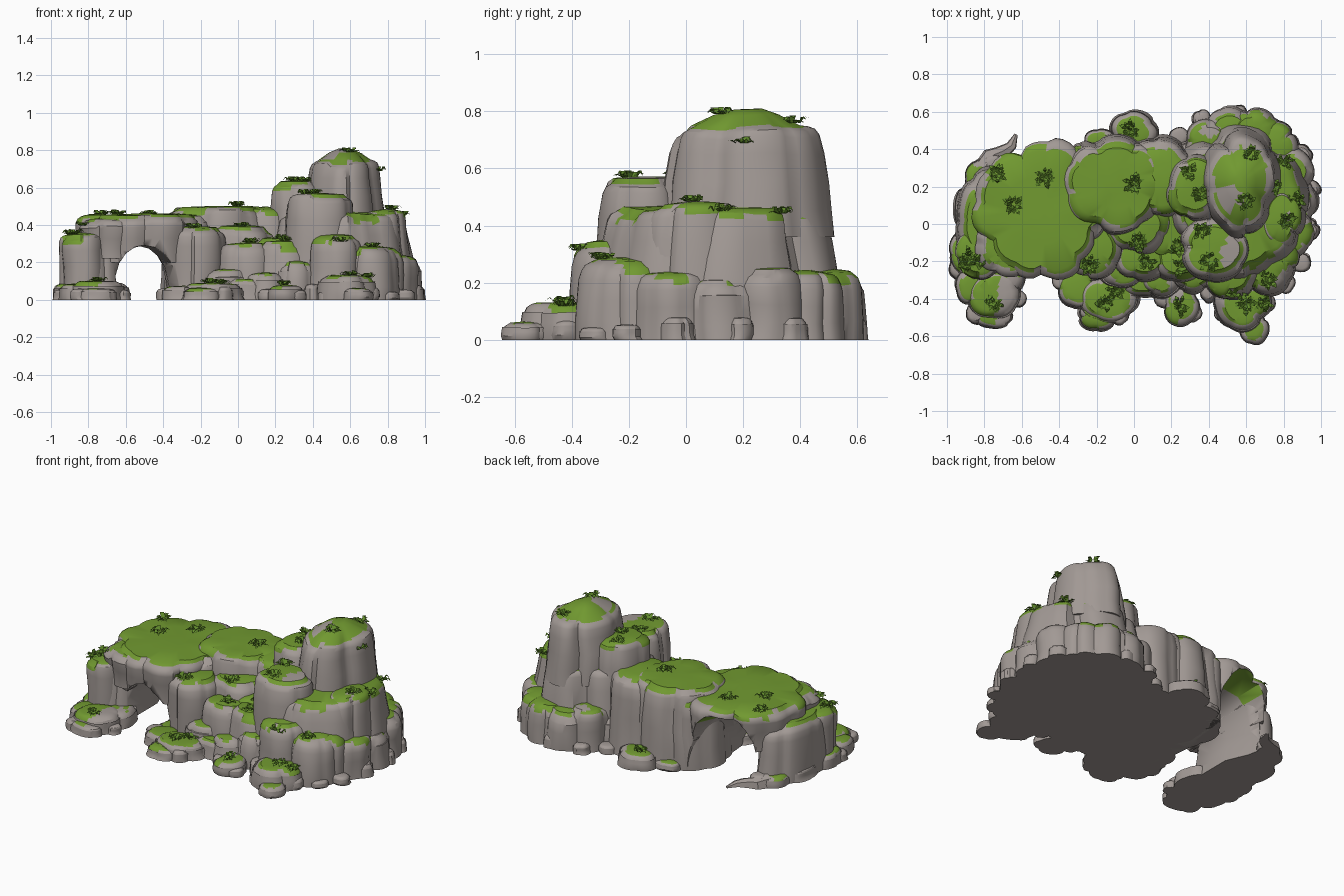
import bpy, bmesh, math, random
from mathutils import Vector, noise

if "Cube" in bpy.data.objects:
    bpy.data.objects.remove(bpy.data.objects["Cube"])

random.seed(7)


def material(name, rgb):
    m = bpy.data.materials.new(name)
    m.diffuse_color = (*rgb, 1)
    m.use_nodes = True
    m.node_tree.nodes["Principled BSDF"].inputs["Base Color"].default_value = m.diffuse_color
    return m


STONE = material("warm grey stone", (0.36, 0.32, 0.30))
GRASS = material("moss green", (0.165, 0.32, 0.03))
LEAF = material("leaf green", (0.12, 0.26, 0.025))


def finish(name, bm, mats, angle=32):
    me = bpy.data.meshes.new(name)
    bmesh.ops.recalc_face_normals(bm, faces=bm.faces)
    bm.to_mesh(me)
    bm.free()
    for m in mats:
        me.materials.append(m)
    ob = bpy.data.objects.new(name, me)
    bpy.context.collection.objects.link(ob)
    if angle:
        bpy.ops.object.select_all(action='DESELECT')
        ob.select_set(True)
        bpy.context.view_layer.objects.active = ob
        bpy.ops.object.shade_smooth_by_angle(angle=math.radians(angle))
    return ob


def rock(name, x, y, rx, ry, z0, z1, flare=1.1, dome=0.008, lobes=None, grass=True, n=56):
    """Columnar boulder: bulging lobes with grooves, rounded rim, mossy cap."""
    lobes = lobes or max(5, round((rx + ry) * 15))
    step = 2 * math.pi / lobes
    cen = [(i + random.uniform(-.28, .28)) * step for i in range(lobes)]
    size = [random.uniform(.94, 1.04) for _ in cen]
    drop = [random.uniform(0, .025) for _ in cen]
    hang = [random.choice((0, 0, 0, 1)) for _ in cen]
    h, r = z1 - z0, min(rx, ry)
    e = min(.035, h * .3)                       # rim rounding
    k = min(e / r, .24)
    rows = [(flare, z0), (1 + (flare - 1) * .78, z0 + h * .25),
            (1 + (flare - 1) * .5, z0 + h * .5), (1 + (flare - 1) * .2, z0 + h * .75),
            (1 - k * .1, z1 - e), (1 - k * .4, z1 - e * .4), (1 - k * .9, z1 - e * .08),
            (1 - k * 1.4, z1), ((1 - k * 1.4) * .6, z1 + dome * .65),
            ((1 - k * 1.4) * .25, z1 + dome)]
    bm = bmesh.new()
    rings, near = [], []
    for i in range(n):
        a = 2 * math.pi * i / n
        near.append(min(range(lobes), key=lambda j: abs(math.remainder(a - cen[j], 2 * math.pi))))
    for j, (s, z) in enumerate(rows):
        ring = []
        for i in range(n):
            a = 2 * math.pi * i / n
            L = near[i]
            d = abs(math.remainder(a - cen[L], 2 * math.pi)) / step
            bulge = .87 + .16 * math.sqrt(max(0, 1 - (d * 1.7) ** 2))
            w = min(1, max(0, (s - .3) / .6)) if j > 6 else 1
            rad = s * (1 + (bulge * size[L] - 1) * w)
            px, py = x + rx * rad * math.cos(a), y + ry * rad * math.sin(a)
            pz = z - (drop[L] * min(1, h * 4) if 3 < j < 7 else 0)
            if j > 0:
                v = noise.noise_vector(Vector((px, py, pz)) * 5) * .016
                px, py = px + v.x, py + v.y
                pz += v.z * (.6 if h > .1 else .3)
            ring.append(bm.verts.new((px, py, pz)))
        rings.append(ring)
    for j in range(len(rows) - 1):
        for i in range(n):
            i2 = (i + 1) % n
            f = bm.faces.new((rings[j][i], rings[j][i2], rings[j + 1][i2], rings[j + 1][i]))
            c = f.calc_center_median()
            ragged = noise.noise(c * 9) > -.1
            start = 7 - hang[near[i]] * 2 - (1 if ragged else 0)
            if grass and j >= max(4, start) and noise.noise(c * 5 + Vector((3, 1, 8))) < .5:
                f.material_index = 1
    bm.faces.new(rings[0][::-1])
    top = bm.faces.new(rings[-1])
    top.material_index = 1 if grass else 0
    return finish(name, bm, (STONE, GRASS))


def cut(ob, cutter):
    m = ob.modifiers.new("tunnel", 'BOOLEAN')
    m.operation, m.solver, m.object = 'DIFFERENCE', 'EXACT', cutter
    bpy.context.view_layer.objects.active = ob
    bpy.ops.object.modifier_apply(modifier=m.name)


# Tunnel cutter: egg-shaped arch section, flaring to the front right and the back
section = [(-.62, -.1), (-.65, .06), (-.655, .13), (-.635, .2), (-.60, .25), (-.56, .282),
           (-.52, .292), (-.47, .28), (-.42, .24), (-.38, .18), (-.36, .1), (-.35, .04), (-.35, -.1)]
bm = bmesh.new()
loops = []
for yy, kx, kz, left in ((-.7, 1.6, 1.05, 0), (-.25, 1.15, 1, 0), (-.08, .95, .98, 0), (.08, .9, 1.04, 0),
                         (.22, 1.0, 1.3, -.06), (.42, 1.15, 1.42, -.1), (.7, 1.25, 1.48, -.1)):
    loops.append([bm.verts.new((-.62 + (px + .62) * (kx if px > -.62 else 1)
                                + (left if px < -.55 else 0), yy, pz * kz)) for px, pz in section])
for row, (a, b) in enumerate(zip(loops, loops[1:])):
    for i in range(len(section)):
        k = (i + 1) % len(section)
        f = bm.faces.new((a[i], a[k], b[k], b[i]))
        f.material_index = 1 if row >= 4 and 4 <= i <= 7 else 0    # mossy ceiling at the back
bm.faces.new(loops[0])
bm.faces.new(loops[-1][::-1])
cutter = finish("tunnel_cutter", bm, (STONE, GRASS))
cutter.hide_render = True

# Natural arch: roof, legs and back wall, all hollowed by the tunnel
for name, *p in (("arch_roof", -.5, .08, .35, .37, .2, .455, .95),
                 ("arch_left_leg", -.77, .02, .17, .28, 0, .355, 1.08),
                 ("arch_left_column", -.83, -.16, .125, .14, 0, .35, 1.0),
                 ("arch_left_brow", -.68, -.12, .17, .16, .22, .43, .85),
                 ("arch_right_leg", -.235, -.12, .17, .175, 0, .385, .92),
                 ("arch_back_wall", -.26, .17, .18, .25, 0, .45, 1.04)):
    cut(rock(name, *p), cutter)
bpy.data.objects.remove(cutter)

# Middle plateau joining the arch and the peak
for name, *p in (("middle_plateau", -.1, .21, .27, .255, 0, .495, 1.12),
                 ("plateau_bridge", .13, .24, .19, .21, 0, .485, 1.12),
                 ("middle_step", .02, -.02, .17, .15, 0, .39, 1.15),
                 ("step_core", .2, -.03, .16, .16, 0, .33, 1.15),
                 ("step_left", .05, -.17, .15, .13, 0, .30, 1.2),
                 ("step_right", .24, -.18, .14, .13, 0, .31, 1.2),
                 ("step_low", .31, -.28, .1, .08, 0, .2, 1.15),
                 ("step_foot", -.06, -.24, .12, .1, 0, .16, 1.15),
                 ("step_gap", .14, -.3, .1, .09, 0, .14, 1.15)):
    rock(name, *p)

# Peak: broad lower body, shoulders and domed summit
for name, *p in (("peak_body", .55, .12, .345, .385, 0, .46, 1.17),
                 ("summit", .575, .215, .18, .255, .36, .75, 1.17, .06, 7),
                 ("left_shoulder", .33, .19, .15, .18, 0, .635, 1.17),
                 ("front_shoulder", .43, -.13, .18, .165, 0, .565, 1.15),
                 ("right_shoulder", .79, .04, .12, .17, 0, .475, 1.12),
                 ("front_buttress", .52, -.26, .14, .13, 0, .34, 1.15),
                 ("right_buttress", .7, -.22, .14, .14, 0, .28, 1.15)):
    rock(name, *p)

# Ring of lower columns around the peak
for i, deg in enumerate(range(-50, 151, 25)):
    a = math.radians(deg)
    rock(f"peak_column_{i + 1}", .57 + .285 * math.cos(a), .12 + .385 * math.sin(a),
         .125, .125, 0, random.uniform(.2, .28), 1.1, n=40)

# Low ledges at the feet
for i, p in enumerate(((.58, -.43, .14, .14, .13), (.64, -.56, .075, .08, .06), (.25, -.43, .09, .1, .075),
                       (-.14, -.40, .16, .13, .085), (-.2, -.49, .1, .08, .06), (-.3, -.35, .1, .1, .07),
                       (0, .5, .12, .1, .09), (-.18, .43, .09, .07, .05), (-.75, -.38, .14, .13, .1),
                       (-.75, -.49, .1, .065, .06), (-.87, -.33, .08, .1, .08), (-.92, -.16, .065, .11, .08),
                       (-.89, .08, .07, .12, .07), (-.82, .24, .08, .1, .06), (.05, -.31, .13, .08, .11),
                       (-.3, -.18, .11, .14, .06), (-.69, -.27, .1, .13, .09))):
    x, y, rx, ry, h = p
    rock(f"foot_ledge_{i + 1}", x, y, rx, ry, 0, h, 1.08, .004, n=36)

# Bare rubble along the outline
for i, (x, y) in enumerate(((.48, -.47), (.7, -.42), (.8, -.31), (.89, -.2), (.94, -.03), (.945, .18), (.9, .37),
                            (.78, .5), (.56, .59), (.36, .56), (.24, .46), (.4, -.36), (.16, -.39),
                            (-.02, -.37), (-.38, -.3), (-.63, -.4), (-.94, -.24), (-.76, .32),
                            (-.84, -.48), (-.08, -.48), (.31, -.47))):
    rock(f"rubble_{i + 1}", x, y, random.uniform(.045, .06), random.uniform(.045, .06), 0,
         random.uniform(.04, .08), 1.05, .003, grass=False, n=20)

# Thin curved spur behind the left leg, tapering along a short path
bm = bmesh.new()
prev = None
for x, y, w, h in ((-.80, .30, .05, .07), (-.75, .37, .05, .055), (-.70, .39, .04, .045),
                   (-.655, .42, .025, .03), (-.63, .48, .008, .01)):
    ring = [bm.verts.new((x + dx * w, y - dx * w * .5, h * dz)) for dx, dz in
            ((-1, 0), (-.8, .8), (0, 1), (.8, .7), (1, 0))]
    if prev:
        for i in range(5):
            bm.faces.new((prev[i], prev[(i + 1) % 5], ring[(i + 1) % 5], ring[i]))
    else:
        bm.faces.new(ring)
    prev = ring
bm.faces.new(prev[::-1])
finish("spur", bm, (STONE,))

# Leafy tufts dropped onto the surface below each spot
spots = ((-.65, .1), (-.48, .25), (-.88, -.18), (-.75, -.42), (-.24, -.22), (-.15, -.42), (0, .22), (-.02, .5),
         (.07, -.2), (.25, -.23), (.25, -.44), (.4, -.2), (.36, .17), (.62, .37), (.6, .12), (.82, .02),
         (.72, -.29), (.6, -.43), (.36, -.04), (-.82, -.2), (.8, .33), (.87, .12), (.02, -.1), (.7, -.42),
         (-.1, -.36), (.3, .28), (.75, .2), (-.73, .27), (.24, -.12), (-.9, -.2), (.55, -.37))
bpy.context.view_layer.update()
deps = bpy.context.evaluated_depsgraph_get()
bm = bmesh.new()
for x, y in spots:
    hit, loc, *_ = bpy.context.scene.ray_cast(deps, (x, y, 2), (0, 0, -1))
    if not hit:
        continue
    for b in range(26):
        a = random.uniform(0, 2 * math.pi)
        d = Vector((math.cos(a), math.sin(a), 0))
        side = Vector((-d.y, d.x, 0)) * random.uniform(.008, .014)
        root = loc + d * random.uniform(0, .03) + side * random.uniform(-1, 1)
        length, lift = random.uniform(.02, .042), random.uniform(.006, .026)
        mid = root + d * length * .5 + Vector((0, 0, lift))
        tip = root + d * length + Vector((0, 0, lift * random.uniform(.1, .8)))
        v = [bm.verts.new(q) for q in (root - side * .5, root + side * .5, mid + side, mid - side, tip)]
        bm.faces.new(v[:4])
        bm.faces.new((v[3], v[2], v[4]))
finish("leaf_tufts", bm, (LEAF,), None)
